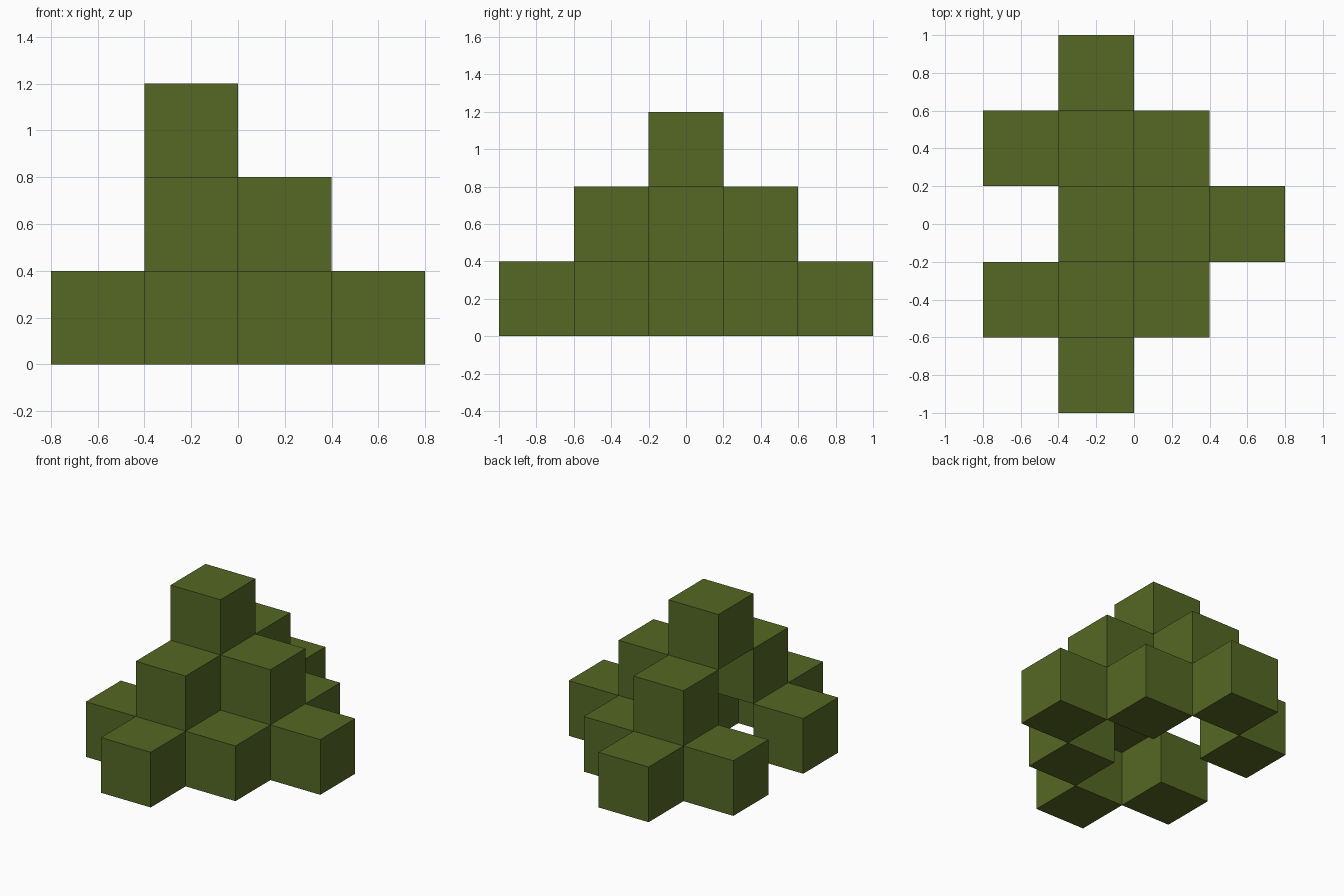
import bpy

default = bpy.data.objects.get("Cube")
if default:
    bpy.data.objects.remove(default, do_unlink=True)

SIZE = 0.4      # edge of one block
REACH = 2       # steps from the middle of the base to the shell

# One flat olive colour
OLIVE = (0.089, 0.138, 0.017, 1.0)
olive = bpy.data.materials.new("olive_green")
olive.use_nodes = True
olive.diffuse_color = OLIVE
bsdf = next(n for n in olive.node_tree.nodes if n.type == 'BSDF_PRINCIPLED')
bsdf.inputs["Base Color"].default_value = OLIVE


def add_block(name, i, j, k):
    """Place one block on the grid; the peak column is half a block off centre."""
    bpy.ops.mesh.primitive_cube_add(
        size=SIZE, location=((i - 0.5) * SIZE, j * SIZE, (k + 0.5) * SIZE))
    block = bpy.context.object
    block.name = name
    block.data.materials.append(olive)


# Hollow stepped shell: blocks touch only along their edges,
# and the middle of the -x side is left open
TIERS = ("base_block", "middle_block", "peak_block")
for k, name in enumerate(TIERS):
    for i in range(-1, REACH + 1):
        for j in range(-REACH, REACH + 1):
            on_shell = abs(i) + abs(j) + k == REACH
            in_opening = i < 0 and j == 0
            if on_shell and not in_opening:
                add_block(name, i, j, k)
